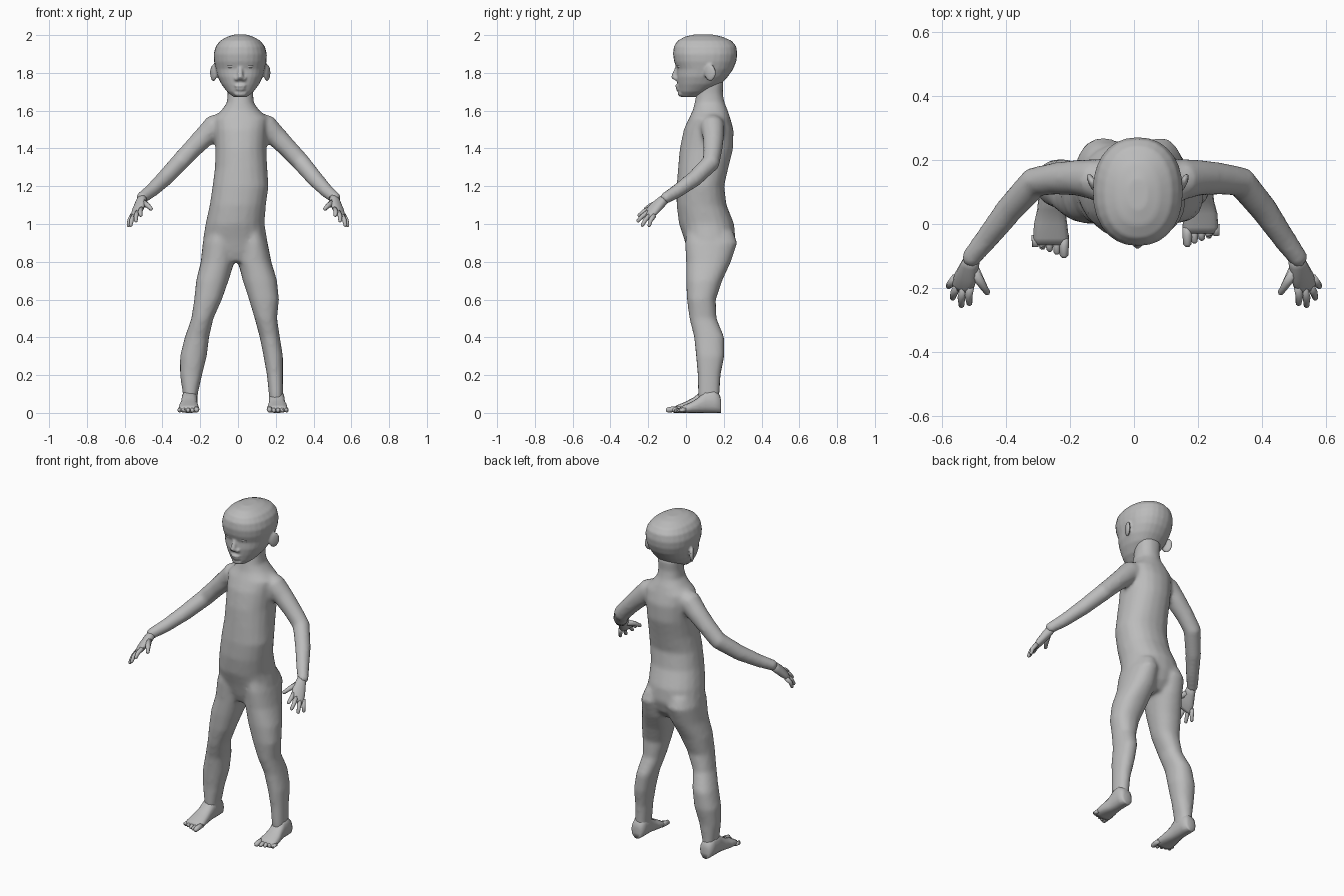
import bpy, bmesh, math
from mathutils import Vector, Matrix

CX = 0.012  # the trunk and head sit slightly right of centre
grey = bpy.data.materials.new("plain grey")
grey.diffuse_color = (0.5, 0.5, 0.5, 1)


def loft(bm, rings, n=16, power=0.9):
    """Closed skin over rings given as (centre, half axis u, half axis v)."""
    def sp(t):
        return math.copysign(abs(t) ** power, t)
    loops = []
    for c, u, v in rings:
        angles = [2 * math.pi * i / n for i in range(n)]
        loops.append([bm.verts.new(c + u * sp(math.cos(a)) + v * sp(math.sin(a))) for a in angles])
    for a, b in zip(loops, loops[1:]):
        for i in range(n):
            j = (i + 1) % n
            bm.faces.new((a[i], a[j], b[j], b[i]))
    bm.faces.new(loops[0][::-1])
    bm.faces.new(loops[-1])


def column(bm, rows, n=20):
    """Upright loft from rows of (z, x0, x1, y0, y1)."""
    loft(bm, [(Vector(((x0 + x1) / 2, (y0 + y1) / 2, z)), Vector(((x1 - x0) / 2, 0, 0)),
               Vector((0, (y1 - y0) / 2, 0))) for z, x0, x1, y0, y1 in rows], n)


def tube(bm, pts, radii, n=12):
    """Round limb along points, with a blunt rounded tip."""
    pts = [Vector(p) for p in pts]
    d = (pts[-1] - pts[-2]).normalized()
    pts.append(pts[-1] + d * radii[-1] * 0.6)
    radii = list(radii) + [radii[-1] * 0.5]
    rings = []
    for i, p in enumerate(pts):
        t = (pts[min(i + 1, len(pts) - 1)] - pts[max(i - 1, 0)]).normalized()
        u = t.cross(Vector((0.2, 1, 0.3))).normalized()
        rings.append((p, u * radii[i], t.cross(u) * radii[i]))
    loft(bm, rings, n, 1)


def ball(bm, centre, radii, turn=0):
    m = Matrix.Translation(centre) @ Matrix.Rotation(turn, 4, 'Z') @ Matrix.Diagonal((*radii, 1))
    bmesh.ops.create_uvsphere(bm, u_segments=16, v_segments=10, radius=1, matrix=m)


def finish(bm, name, voxel=0, smooth=0):
    bmesh.ops.recalc_face_normals(bm, faces=bm.faces)
    for f in bm.faces:
        f.smooth = True
    me = bpy.data.meshes.new(name)
    bm.to_mesh(me)
    bm.free()
    me.materials.append(grey)
    ob = bpy.data.objects.new(name, me)
    bpy.context.collection.objects.link(ob)
    if voxel:  # fuse the overlapping parts into one skin
        r = ob.modifiers.new("fuse", 'REMESH')
        r.mode, r.voxel_size, r.use_smooth_shade = 'VOXEL', voxel, True
        s = ob.modifiers.new("soften", 'SMOOTH')
        s.factor, s.iterations = 0.5, smooth
    return ob


# Trunk and neck
bm = bmesh.new()
column(bm, [
    (0.80, -0.15, 0.13, 0.03, 0.20), (0.85, -0.18, 0.155, 0.01, 0.24),
    (0.92, -0.185, 0.155, -0.01, 0.262), (1.00, -0.172, 0.14, -0.037, 0.255),
    (1.10, -0.15, 0.148, -0.05, 0.215), (1.20, -0.135, 0.162, -0.05, 0.202),
    (1.30, -0.122, 0.155, -0.042, 0.225), (1.40, -0.12, 0.15, -0.033, 0.25),
    (1.50, -0.125, 0.155, -0.012, 0.252), (1.56, -0.13, 0.16, 0.015, 0.235),
    (1.60, -0.09, 0.115, 0.035, 0.222), (1.64, -0.06, 0.085, 0.045, 0.205),
    (1.69, -0.055, 0.08, 0.055, 0.195), (1.76, -0.06, 0.085, 0.06, 0.2)])

# Legs: height, left outer and inner x, right inner and outer x, front and back y
legs = [
    (0.96, -0.165, -0.02, 0.01, 0.135, 0.0, 0.25), (0.90, -0.187, -0.005, 0.005, 0.157, -0.005, 0.272),
    (0.80, -0.197, -0.018, 0.0, 0.177, 0.0, 0.238), (0.70, -0.222, -0.05, 0.025, 0.207, 0.0, 0.192),
    (0.60, -0.232, -0.085, 0.058, 0.217, 0.005, 0.158), (0.50, -0.247, -0.13, 0.088, 0.207, 0.018, 0.162),
    (0.40, -0.282, -0.153, 0.115, 0.222, 0.043, 0.203), (0.30, -0.307, -0.165, 0.135, 0.238, 0.053, 0.203),
    (0.20, -0.307, -0.19, 0.153, 0.238, 0.062, 0.183), (0.10, -0.292, -0.213, 0.163, 0.238, 0.063, 0.178),
    (0.05, -0.29, -0.213, 0.165, 0.238, 0.07, 0.178)]
column(bm, [(z, a, b, f, k) for z, a, b, c, d, f, k in legs])
column(bm, [(z, c, d, f, k) for z, a, b, c, d, f, k in legs])

# Arms: shoulder to wrist
for s in (-1, 1):
    path = [(0.08, 0.14, 1.53), (0.125, 0.14, 1.515), (0.18, 0.145, 1.46), (0.245, 0.142, 1.395),
            (0.31, 0.132, 1.325), (0.39, 0.045, 1.24), (0.46, -0.045, 1.175), (0.515, -0.112, 1.135)]
    pts = [(s * x + (0.025 * min(1, (0.54 - x) / 0.22) if s > 0 else 0), y, z) for x, y, z in path]
    tube(bm, pts, [0.062, 0.065, 0.057, 0.051, 0.049, 0.044, 0.037, 0.031])
finish(bm, "body", 0.012, 5)

# Head with nose, lips, brow and ears
bm = bmesh.new()
column(bm, [(z, CX - h, CX + h, f, k) for z, h, f, k in [
    (1.672, 0.035, -0.02, 0.05), (1.70, 0.07, -0.038, 0.12), (1.74, 0.10, -0.045, 0.185),
    (1.78, 0.12, -0.05, 0.222), (1.82, 0.13, -0.048, 0.25), (1.86, 0.139, -0.063, 0.266),
    (1.90, 0.141, -0.069, 0.272), (1.94, 0.13, -0.064, 0.266), (1.97, 0.107, -0.045, 0.242),
    (1.992, 0.068, -0.005, 0.19), (2.003, 0.03, 0.045, 0.14)]], 28)
tube(bm, [(CX, -0.045, 1.835), (CX, -0.056, 1.80), (CX, -0.061, 1.775)], [0.010, 0.014, 0.018])
for s in (-1, 1):
    ball(bm, (CX + s * 0.018, -0.05, 1.768), (0.014, 0.015, 0.011))
    ball(bm, (CX + s * 0.142, 0.128, 1.80), (0.012, 0.034, 0.045), s * -0.45)
ball(bm, (CX, -0.043, 1.731), (0.032, 0.015, 0.009))
ball(bm, (CX, -0.040, 1.714), (0.028, 0.014, 0.009))
ball(bm, (CX, -0.026, 1.69), (0.035, 0.018, 0.017))
finish(bm, "head", 0.007, 3)

# Eyes
for s, side in ((-1, "left"), (1, "right")):
    bm = bmesh.new()
    ball(bm, (CX + s * 0.05, -0.033, 1.835), (0.024, 0.014, 0.011), s * 0.3)
    finish(bm, "eye_" + side)

# Hands: flat palm, four fingers and a thumb
knuckles = [(0.513, -0.195, 1.078), (0.533, -0.202, 1.06), (0.55, -0.193, 1.045), (0.562, -0.175, 1.04)]
tips = [(0.515, -0.25, 1.045), (0.54, -0.256, 1.015), (0.568, -0.232, 0.992), (0.58, -0.195, 0.99)]
for s, side in ((-1, "left"), (1, "right")):
    bm = bmesh.new()
    start, end = Vector((0.505, -0.10, 1.143)), Vector((0.538, -0.2, 1.052))
    t = (end - start).normalized()
    wide = (Vector(knuckles[0]) - Vector(knuckles[3])).normalized()
    thick = t.cross(wide).normalized()
    loft(bm, [(start.lerp(end, f), wide * w, thick * h) for f, w, h in [
        (0, 0.024, 0.024), (0.3, 0.032, 0.025), (0.65, 0.042, 0.022), (0.95, 0.041, 0.016), (1.08, 0.034, 0.010)]])
    for k, tip in zip(knuckles, tips):
        k, tip = Vector(k), Vector(tip)
        tube(bm, [k - t * 0.01, k.lerp(tip, 0.5) + Vector((0.004, -0.003, 0.003)), tip], [0.013, 0.012, 0.009], 8)
    tube(bm, [(0.505, -0.14, 1.115), (0.478, -0.185, 1.098), (0.459, -0.215, 1.079)], [0.02, 0.014, 0.010], 8)
    bmesh.ops.scale(bm, vec=(s, 1, 1), verts=bm.verts)
    finish(bm, "hand_" + side)

# Feet: sole lofted from heel to ball, then five toes
for s, side, x, dy in ((-1, "left", 0.257, 0.0), (1, "right", 0.205, 0.035)):
    bm = bmesh.new()
    rows = [(0.186, 0, 0.022, 0.065), (0.178, 0, 0.037, 0.095), (0.14, 0, 0.042, 0.125),
            (0.085, 0, 0.042, 0.12), (0.045, 0.002, 0.044, 0.085), (0.0, 0.004, 0.052, 0.06),
            (-0.045, 0.003, 0.056, 0.042), (-0.065, 0.002, 0.050, 0.03)]
    shift = lambda y: dy * min(1, (0.186 - y) / 0.2)
    loft(bm, [(Vector((s * (x + o), y + shift(y), top / 2)), Vector((w, 0, 0)), Vector((0, 0, top / 2)))
              for y, o, w, top in rows], 16, 0.8)
    for i in range(5):
        r = 0.015 if i == 0 else 0.0115
        tx = s * (x - 0.038 + i * 0.0225)
        tube(bm, [(tx, -0.035 + dy, r + 0.006), (tx, -0.07 + dy, r + 0.004),
                  (tx, -0.098 + 0.009 * i + dy, r)], [r, r, r * 0.9], 8)
    finish(bm, "foot_" + side)
